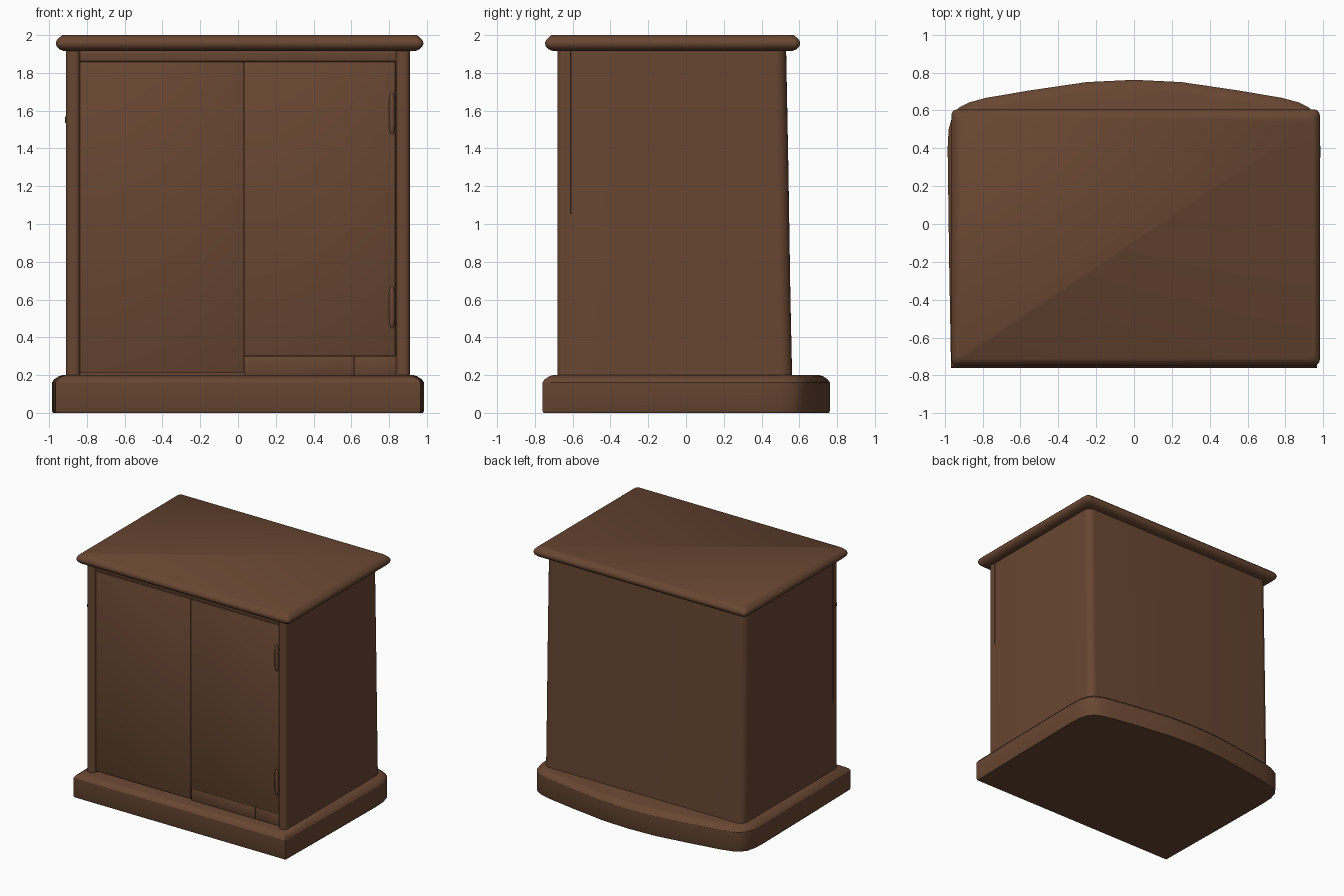
import bpy, bmesh, math
from mathutils import Vector

if "Cube" in bpy.data.objects:
    bpy.data.objects.remove(bpy.data.objects["Cube"])

wood = bpy.data.materials.new("brown wood")
wood.diffuse_color = (0.138, 0.061, 0.031, 1)
wood.use_nodes = True
wood.node_tree.nodes["Principled BSDF"].inputs["Base Color"].default_value = wood.diffuse_color


def finish(bm, name, angle=35):
    bmesh.ops.recalc_face_normals(bm, faces=bm.faces)
    me = bpy.data.meshes.new(name)
    bm.to_mesh(me)
    bm.free()
    ob = bpy.data.objects.new(name, me)
    bpy.context.collection.objects.link(ob)
    me.materials.append(wood)
    bpy.ops.object.select_all(action='DESELECT')
    ob.select_set(True)
    bpy.context.view_layer.objects.active = ob
    bpy.ops.object.shade_smooth_by_angle(angle=math.radians(angle))
    return ob


def loft(name, rings, angle=35):
    """Stack closed outlines [(x, y, z), ...] and cap both ends."""
    bm = bmesh.new()
    vs = [[bm.verts.new(p) for p in r] for r in rings]
    n = len(rings[0])
    for a, b in zip(vs, vs[1:]):
        for i in range(n):
            j = (i + 1) % n
            bm.faces.new((a[i], a[j], b[j], b[i]))
    bm.faces.new(vs[0][::-1])
    bm.faces.new(vs[-1])
    return finish(bm, name, angle)


def rounded(x0, x1, y0, y1, rf, rb, z, seg=6):
    """Counter-clockwise rectangle with front and back corner radii."""
    pts = []
    for cx, cy, r, a0 in ((x1 - rf, y0 + rf, rf, -90), (x1 - rb, y1 - rb, rb, 0),
                          (x0 + rb, y1 - rb, rb, 90), (x0 + rf, y0 + rf, rf, 180)):
        for k in range(seg + 1):
            a = math.radians(a0 + 90 * k / seg)
            pts.append((cx + r * math.cos(a), cy + r * math.sin(a), z))
    return pts


def inset(outline, d, z):
    """Move a counter-clockwise outline inwards by d."""
    out, n = [], len(outline)
    for i in range(n):
        p, a, b = (Vector(outline[k % n]) for k in (i, i - 1, i + 1))
        u, v = (p - a).normalized(), (b - p).normalized()
        m = Vector((-u.y - v.y, u.x + v.x)).normalized()
        q = p + m * d / max(0.5, m.dot(Vector((-u.y, u.x))))
        out.append((q.x, q.y, z))
    return out


def box(name, x0, x1, y0, y1, z0, z1, bevel=0.004):
    bm = bmesh.new()
    bmesh.ops.create_cube(bm, size=1)
    for v in bm.verts:
        v.co = ((x0 + x1) / 2 + v.co.x * (x1 - x0),
                (y0 + y1) / 2 + v.co.y * (y1 - y0),
                (z0 + z1) / 2 + v.co.z * (z1 - z0))
    bmesh.ops.bevel(bm, geom=bm.edges[:], offset=bevel, segments=2,
                    profile=0.5, affect='EDGES')
    return finish(bm, name)


# Plinth: straight front, bowed back, chamfered top edge
half = [(0.967, -0.76), (0.977, -0.2), (0.985, 0.4), (0.98, 0.5), (0.96, 0.57),
        (0.925, 0.615), (0.87, 0.643), (0.78, 0.667), (0.55, 0.706), (0.25, 0.75)]
foot = half + [(0, 0.762)] + [(-x, y) for x, y in reversed(half)]
loft("plinth", [inset(foot, d, z) for d, z in
                ((0.005, 0), (0, 0.012), (0, 0.16), (0.012, 0.178),
                 (0.035, 0.193), (0.055, 0.2))], 30)

# Carcass: rounded back corners, back leaning in slightly towards the top
loft("carcass", [rounded(-0.91 + t, 0.91 - t, -0.63, y, 0.002, 0.06, z)
                 for z, y, t in ((0.19, 0.562, 0), (0.6, 0.553, 0),
                                 (1.3, 0.542, 0.002), (1.93, 0.53, 0.004))])

# Table top with a rounded edge
loft("table_top", [rounded(-0.965 + d, 0.982 - d, -0.747 + d, 0.605 - d, 0.03, 0.03, z)
                   for d, z in ((0.045, 1.915), (0.02, 1.925), (0.005, 1.94),
                                (0, 1.958), (0.006, 1.974), (0.02, 1.988), (0.035, 2.0))], 50)

# Rounded front posts
for side, name in ((-1, "left_post"), (1, "right_post")):
    x0, x1 = sorted((side * 0.91, side * 0.836))
    loft(name, [rounded(x0, x1, -0.68, -0.61, 0.028, 0.002, z) for z in (0.19, 1.93)])

# Front panels: top rail, two doors and the strip under the right door
box("top_rail", -0.84, 0.84, -0.652, -0.62, 1.861, 1.925)
box("left_door", -0.837, 0.029, -0.658, -0.62, 0.213, 1.859)
box("right_door", 0.031, 0.833, -0.658, -0.62, 0.301, 1.859)
box("bottom_strip", 0.031, 0.612, -0.652, -0.62, 0.2, 0.299)
box("bottom_strip_end", 0.614, 0.838, -0.650, -0.62, 0.2, 0.299)

# Hinge barrels on the right door, rounded at both ends
for name, zc in (("lower_hinge", 0.56), ("upper_hinge", 1.585)):
    rings = []
    for z, r in ((-0.11, 0.006), (-0.095, 0.012), (-0.07, 0.015),
                 (0.07, 0.015), (0.095, 0.012), (0.11, 0.006)):
        rings.append([(0.815 + r * math.cos(a), -0.66 + r * math.sin(a), zc + z)
                      for a in (k * math.tau / 12 for k in range(12))])
    loft(name, rings, 50)

# Small catch on the outer left post
box("left_catch", -0.917, -0.895, -0.655, -0.63, 1.535, 1.57)
